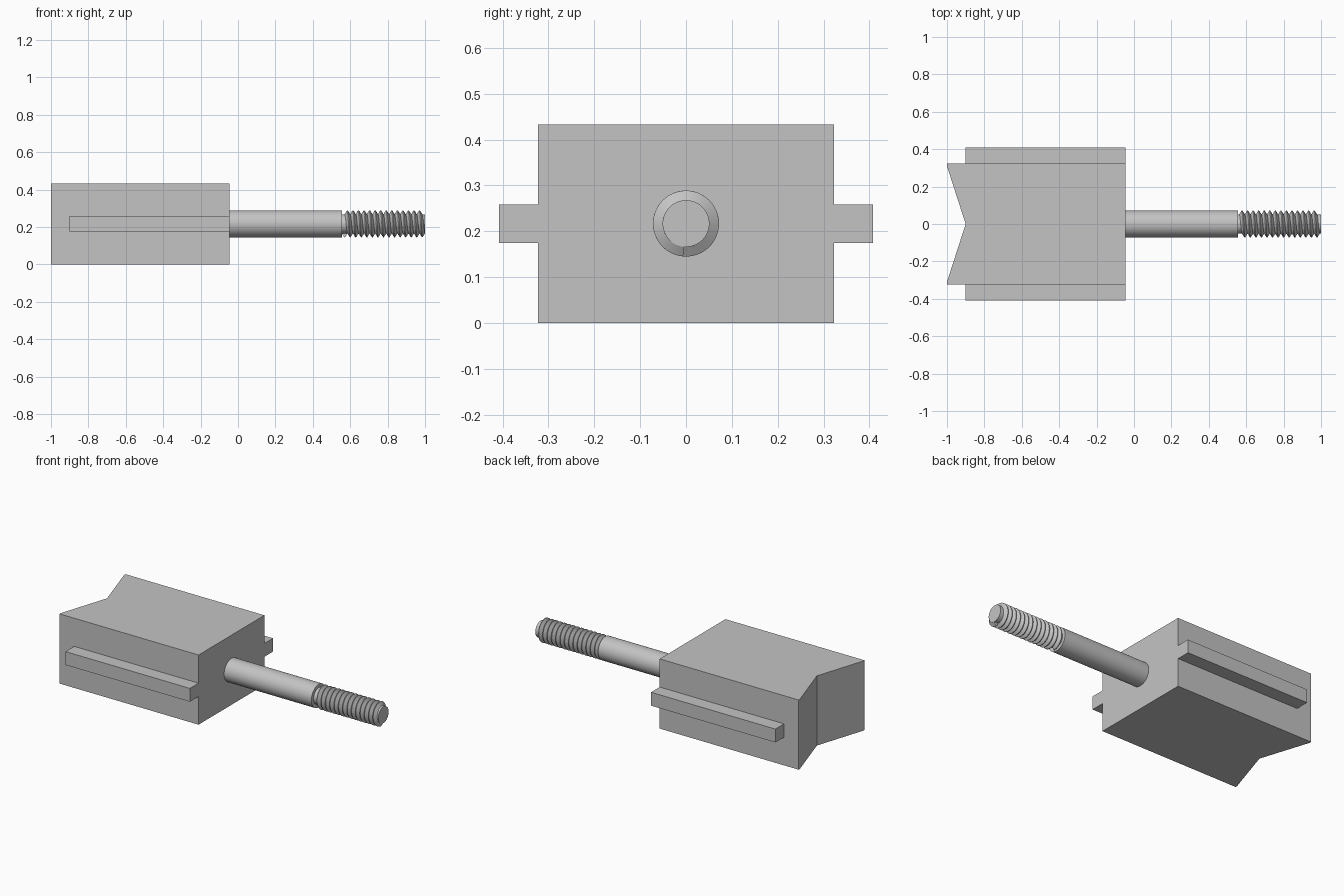
import bpy, bmesh, math

cube = bpy.data.objects.get("Cube")
if cube:
    bpy.data.objects.remove(cube, do_unlink=True)

AXIS_Z = 0.217                  # height of the rod's axis
BODY_END, THREAD_START, TIP = -0.045, 0.555, 1.0
ROD_R, ROOT_R = 0.072, 0.051
HALF_W, HEIGHT = 0.323, 0.433

grey = bpy.data.materials.new("plain_grey")
grey.use_nodes = True
color = (0.55, 0.55, 0.55, 1)
grey.diffuse_color = color
grey.node_tree.nodes["Principled BSDF"].inputs["Base Color"].default_value = color


def finish(name, bm, smooth=False):
    """Turn a bmesh into a named, coloured object."""
    bmesh.ops.recalc_face_normals(bm, faces=bm.faces)
    mesh = bpy.data.meshes.new(name)
    bm.to_mesh(mesh)
    bm.free()
    mesh.materials.append(grey)
    obj = bpy.data.objects.new(name, mesh)
    bpy.context.collection.objects.link(obj)
    if smooth:
        bpy.ops.object.select_all(action='DESELECT')
        obj.select_set(True)
        bpy.context.view_layer.objects.active = obj
        bpy.ops.object.shade_smooth_by_angle(angle=math.radians(35))
    return obj


def prism(name, outline, z0, z1):
    """Extrude an x-y outline upward from z0 to z1."""
    bm = bmesh.new()
    face = bm.faces.new([bm.verts.new((x, y, z0)) for x, y in outline])
    result = bmesh.ops.extrude_face_region(bm, geom=[face], use_keep_orig=True)
    top = [v for v in result["geom"] if isinstance(v, bmesh.types.BMVert)]
    bmesh.ops.translate(bm, verts=top, vec=(0, 0, z1 - z0))
    return finish(name, bm)


def ring(bm, x, radius, sides=64):
    angles = [2 * math.pi * i / sides for i in range(sides)]
    return [bm.verts.new((x, radius * math.cos(a), AXIS_Z + radius * math.sin(a)))
            for a in angles]


def rod(name, x0, x1, radius):
    """Capped cylinder along x."""
    bm = bmesh.new()
    a, b = ring(bm, x0, radius), ring(bm, x1, radius)
    for i in range(len(a)):
        bm.faces.new((a[i - 1], a[i], b[i], b[i - 1]))
    bm.faces.new(a)
    bm.faces.new(b)
    return finish(name, bm, smooth=True)


def screw_thread(name, x0, x1, turns, steps=48):
    """Sweep a V-shaped ridge along a right-handed helix."""
    bm = bmesh.new()
    pitch = (x1 - x0) / (turns + 1)
    section = [(-pitch / 2, ROOT_R), (-0.002, ROD_R),
               (0.002, ROD_R), (pitch / 2, ROOT_R)]
    end_angle = math.radians(-95)
    rows = []
    for k in range(turns * steps + 1):
        a = end_angle + 2 * math.pi * k / steps
        x = x0 + pitch / 2 + pitch * k / steps
        rows.append([bm.verts.new((x + dx, r * math.cos(a), AXIS_Z + r * math.sin(a)))
                     for dx, r in section])
    for p, q in zip(rows, rows[1:]):
        for i in range(len(section)):
            bm.faces.new((p[i - 1], p[i], q[i], q[i - 1]))
    bm.faces.new(rows[0])
    bm.faces.new(rows[-1])
    return finish(name, bm, smooth=True)


# Block with a V notch across its far end
prism("block", [(BODY_END, -HALF_W), (BODY_END, HALF_W), (-1, HALF_W), (-1, 0.31),
                (-0.9, 0), (-1, -0.31), (-1, -HALF_W)], 0, HEIGHT)

# Guide rails on both sides
for side, label in ((1, "back"), (-1, "front")):
    inner, outer = side * HALF_W, side * 0.408
    prism(label + "_rail", [(-0.9, inner), (BODY_END, inner),
                            (BODY_END, outer), (-0.9, outer)], 0.175, 0.258)

# Rod with a threaded end
rod("shaft", BODY_END, THREAD_START, ROD_R)
rod("thread_core", THREAD_START, TIP, ROOT_R)
screw_thread("screw_thread", THREAD_START, TIP, turns=14)
